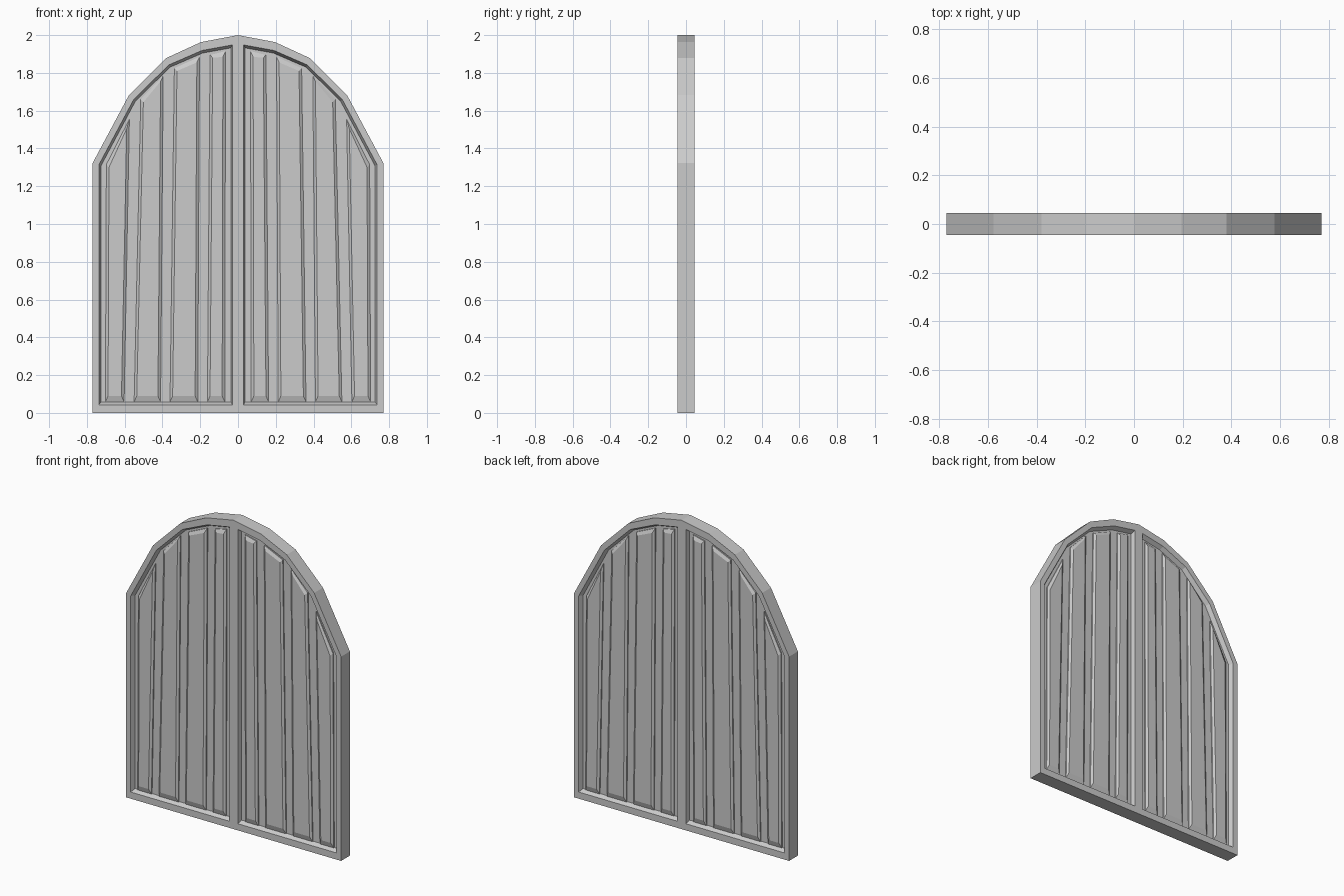
import bpy, bmesh

if "Cube" in bpy.data.objects:
    bpy.data.objects.remove(bpy.data.objects["Cube"])

FRONT, FLOOR, PLANK = -0.045, -0.017, -0.034
SIDES = [(sx, sy) for sx in (1, -1) for sy in (1, -1)]


def finish(bm, name):
    bmesh.ops.remove_doubles(bm, verts=bm.verts, dist=1e-4)
    bmesh.ops.recalc_face_normals(bm, faces=bm.faces)
    me = bpy.data.meshes.new(name)
    bm.to_mesh(me)
    bm.free()
    ob = bpy.data.objects.new(name, me)
    bpy.context.collection.objects.link(ob)
    return ob


def ring(bm, pts, y, sx, sy):
    return [bm.verts.new((x * sx, y * sy, z)) for x, z in pts]


def bridge(bm, a, b, closed=True):
    n = len(a)
    for i in range(n if closed else n - 1):
        j = (i + 1) % n
        bm.faces.new((a[i], a[j], b[j], b[i]))


# Arched frame with centre post and recessed backing, as mirrored quarters
outer = [(0, 0), (.77, 0), (.77, 1.322), (.577, 1.683), (.381, 1.878), (.196, 1.963), (0, 2)]
opening = [(.03, .043), (.737, .043), (.737, 1.313), (.553, 1.658), (.367, 1.842), (.19, 1.919), (.03, 1.948)]
recess = [(.038, .058), (.725, .058), (.725, 1.309), (.543, 1.65), (.36, 1.83), (.187, 1.905), (.038, 1.932)]
bm = bmesh.new()
for sx, sy in SIDES:
    mid = ring(bm, outer, 0, sx, sy)
    rim = ring(bm, outer, FRONT, sx, sy)
    lip = ring(bm, opening, FRONT, sx, sy)
    back = ring(bm, recess, FLOOR, sx, sy)
    bridge(bm, mid, rim, closed=False)
    bridge(bm, rim, lip)
    bridge(bm, lip, back)
    bm.faces.new(back)
finish(bm, "arched_frame")

# Bevelled planks: bottom left x, bottom right x, top right, top left
planks = [
    (.070, .162, (.148, 1.895), (.066, 1.915)),
    (.213, .360, (.337, 1.825), (.204, 1.885)),
    (.410, .550, (.515, 1.660), (.396, 1.785)),
    (.603, .702, (.697, 1.315), (.575, 1.555)),
]
for k, (x0, x1, tr, tl) in enumerate(planks):
    bm = bmesh.new()
    for sx, sy in SIDES:
        base = ring(bm, [(x0, .058), (x1, .058), tr, tl], FLOOR + .003, sx, sy)
        edge = ring(bm, [(x0, .058), (x1, .058), tr, tl], FLOOR - .007, sx, sy)
        drop = .05 if k == 3 else .03
        face = ring(bm, [(x0 + .014, .09), (x1 - .014, .09),
                         (tr[0] - .014, tr[1] - .015),
                         (tl[0] + .014, tl[1] - drop)], PLANK, sx, sy)
        bm.faces.new(base)
        bridge(bm, base, edge)
        bridge(bm, edge, face)
        bm.faces.new(face)
    finish(bm, f"planks_{k + 1}")
